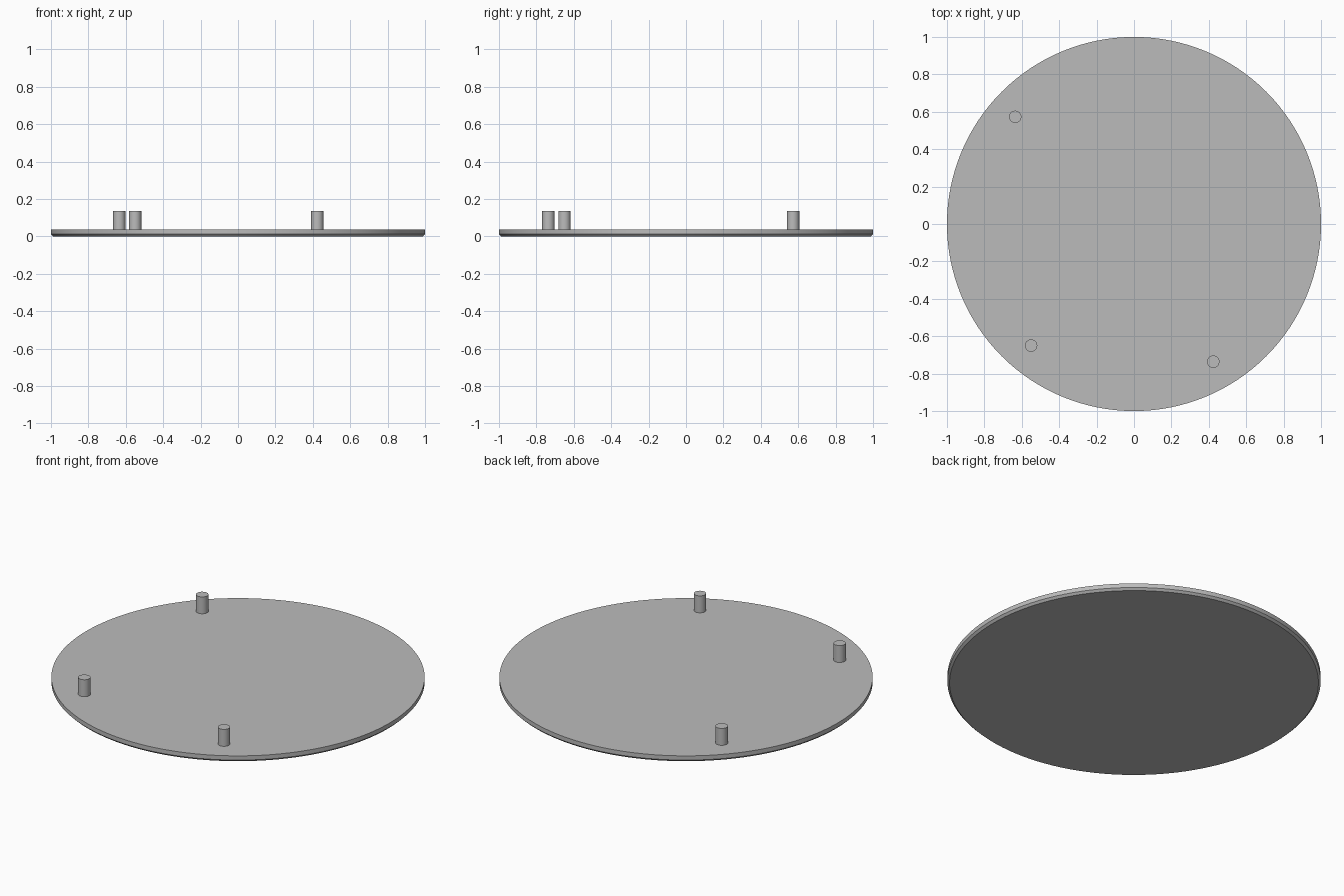
import bpy
import bmesh

cube = bpy.data.objects.get("Cube")
if cube:
    bpy.data.objects.remove(cube, do_unlink=True)

grey = bpy.data.materials.new("plain grey")
grey.use_nodes = True
colour = (0.5, 0.5, 0.5, 1)
grey.diffuse_color = colour
grey.node_tree.nodes["Principled BSDF"].inputs["Base Color"].default_value = colour

DISC_TOP = 0.037
PEG_TOP = 0.137


def cylinder(name, x, y, radius, bottom, top, sides, chamfer=0):
    """Upright cylinder with an optional chamfer around its lower rim."""
    bpy.ops.mesh.primitive_cylinder_add(
        vertices=sides, radius=radius, depth=top - bottom,
        location=(x, y, (top + bottom) / 2))
    ob = bpy.context.object
    ob.name = name
    ob.data.materials.append(grey)
    if chamfer:
        bm = bmesh.new()
        bm.from_mesh(ob.data)
        rim = [e for e in bm.edges if all(v.co.z < 0 for v in e.verts)]
        bmesh.ops.bevel(bm, geom=rim, offset=chamfer, segments=1, affect='EDGES')
        bm.to_mesh(ob.data)
        bm.free()
    bpy.ops.object.shade_smooth_by_angle(angle=0.5)
    return ob


# Thin round plate with a chamfered underside
cylinder("disc", 0, 0, 1, 0, DISC_TOP, 128, chamfer=0.012)

# Three locating pegs standing on the plate
for name, x, y in (("back_right_peg", -0.635, 0.573),
                   ("front_right_peg", -0.55, -0.65),
                   ("front_left_peg", 0.424, -0.736)):
    cylinder(name, x, y, 0.033, DISC_TOP - 0.01, PEG_TOP, 32)
